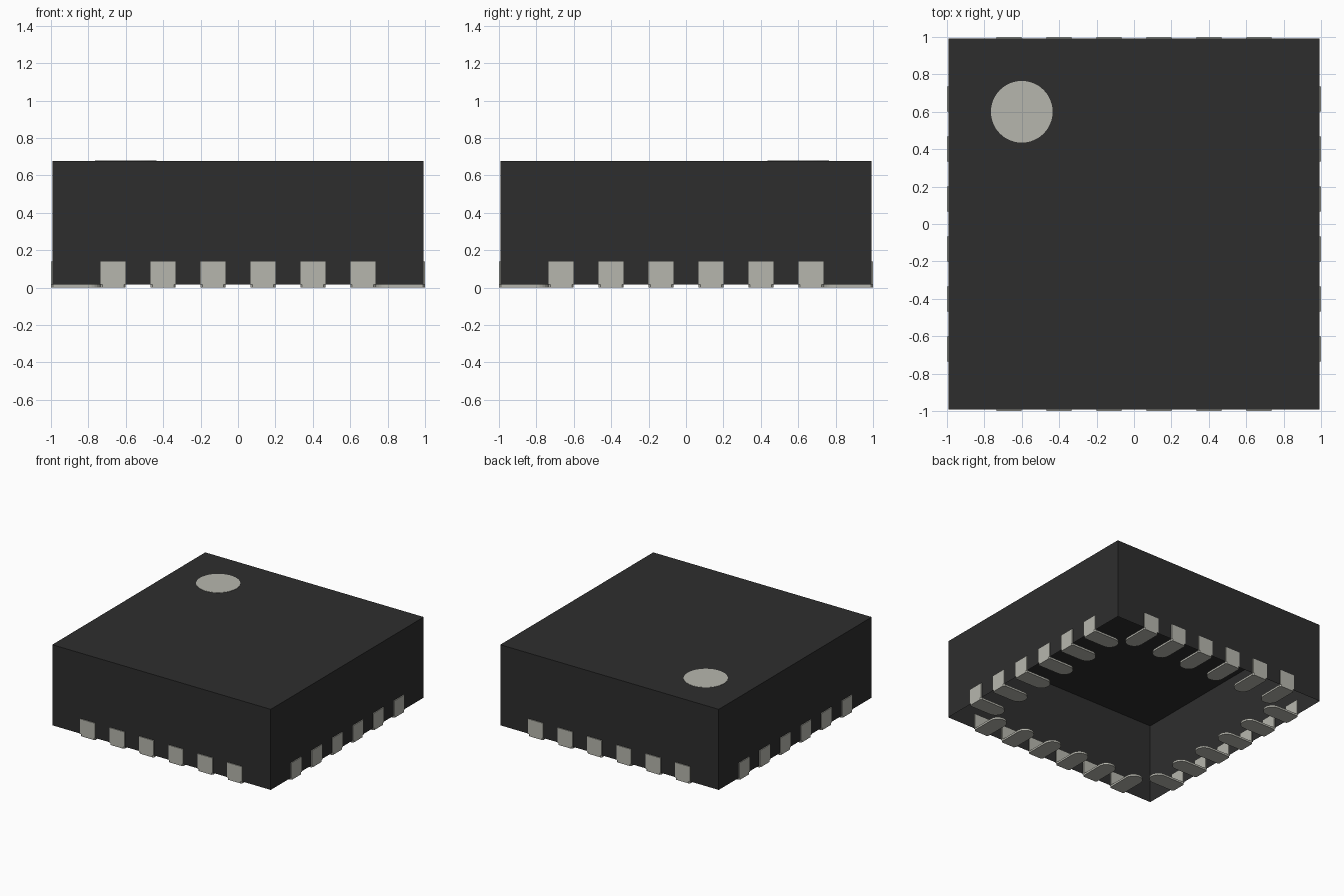
import bpy, bmesh
from math import sin, cos, pi
from mathutils import Matrix

cube = bpy.data.objects.get("Cube")
if cube:
    bpy.data.objects.remove(cube, do_unlink=True)

HALF = 0.993      # half width of the shell
TOP = 0.68
RIM = 0.016       # shell rim height, also the pad thickness
PITCH = 0.267
WIDTH = 0.067     # half width of a contact


def material(name, color):
    m = bpy.data.materials.new(name)
    m.use_nodes = True
    m.diffuse_color = (*color, 1)
    bsdf = next(n for n in m.node_tree.nodes if n.type == "BSDF_PRINCIPLED")
    bsdf.inputs["Base Color"].default_value = (*color, 1)
    bsdf.inputs["Roughness"].default_value = 0.6
    return m


black = material("black plastic", (0.027, 0.027, 0.027))
metal = material("pale metal", (0.47, 0.47, 0.42))


def finish(name, bm, mat):
    me = bpy.data.meshes.new(name)
    bm.to_mesh(me)
    bm.free()
    me.materials.append(mat)
    ob = bpy.data.objects.new(name, me)
    bpy.context.collection.objects.link(ob)
    return ob


def add_box(bm, lo, hi):
    size = [h - l for l, h in zip(lo, hi)]
    mid = [(l + h) / 2 for l, h in zip(lo, hi)]
    bmesh.ops.create_cube(bm, size=1, matrix=Matrix.Translation(mid) @ Matrix.Diagonal((*size, 1)))


def add_prism(bm, outline, z0, z1):
    low = [bm.verts.new((x, y, z0)) for x, y in outline]
    high = [bm.verts.new((x, y, z1)) for x, y in outline]
    bm.faces.new(low[::-1])
    bm.faces.new(high)
    for i in range(len(low)):
        j = (i + 1) % len(low)
        bm.faces.new((low[i], low[j], high[j], high[i]))


# Hollow shell, open underneath
bm = bmesh.new()
add_box(bm, (-HALF, -HALF, RIM), (HALF, HALF, TOP - 0.002))
bm.faces.ensure_lookup_table()
bmesh.ops.delete(bm, geom=[f for f in bm.faces if f.normal.z < -0.5], context="FACES_ONLY")
finish("body_shell", bm, black)

# Round marker on the top
bm = bmesh.new()
bmesh.ops.create_cone(bm, cap_ends=True, segments=48, radius1=0.165, radius2=0.165,
                      depth=0.004, matrix=Matrix.Translation((-0.6, 0.6, TOP - 0.002)))
finish("corner_marker", bm, metal)

# Six contacts on each side: a round-ended pad below, a plate up the wall
tip = [(WIDTH * cos(a * pi / 12), -0.8 + WIDTH * sin(a * pi / 12)) for a in range(13)]
heel = [(-WIDTH, -0.99), (-WIDTH + 0.01, -1), (WIDTH - 0.01, -1), (WIDTH, -0.99)]
for turn, side in enumerate(("front", "left", "back", "right")):
    bm = bmesh.new()
    for i in range(6):
        x = (i - 2.5) * PITCH
        add_prism(bm, [(x + px, py) for px, py in tip + heel], 0, RIM)
        add_box(bm, (x - WIDTH, -1, RIM), (x + WIDTH, -0.985, 0.14))
    bmesh.ops.rotate(bm, verts=bm.verts, matrix=Matrix.Rotation(turn * pi / 2, 3, "Z"))
    finish(side + "_contacts", bm, metal)
